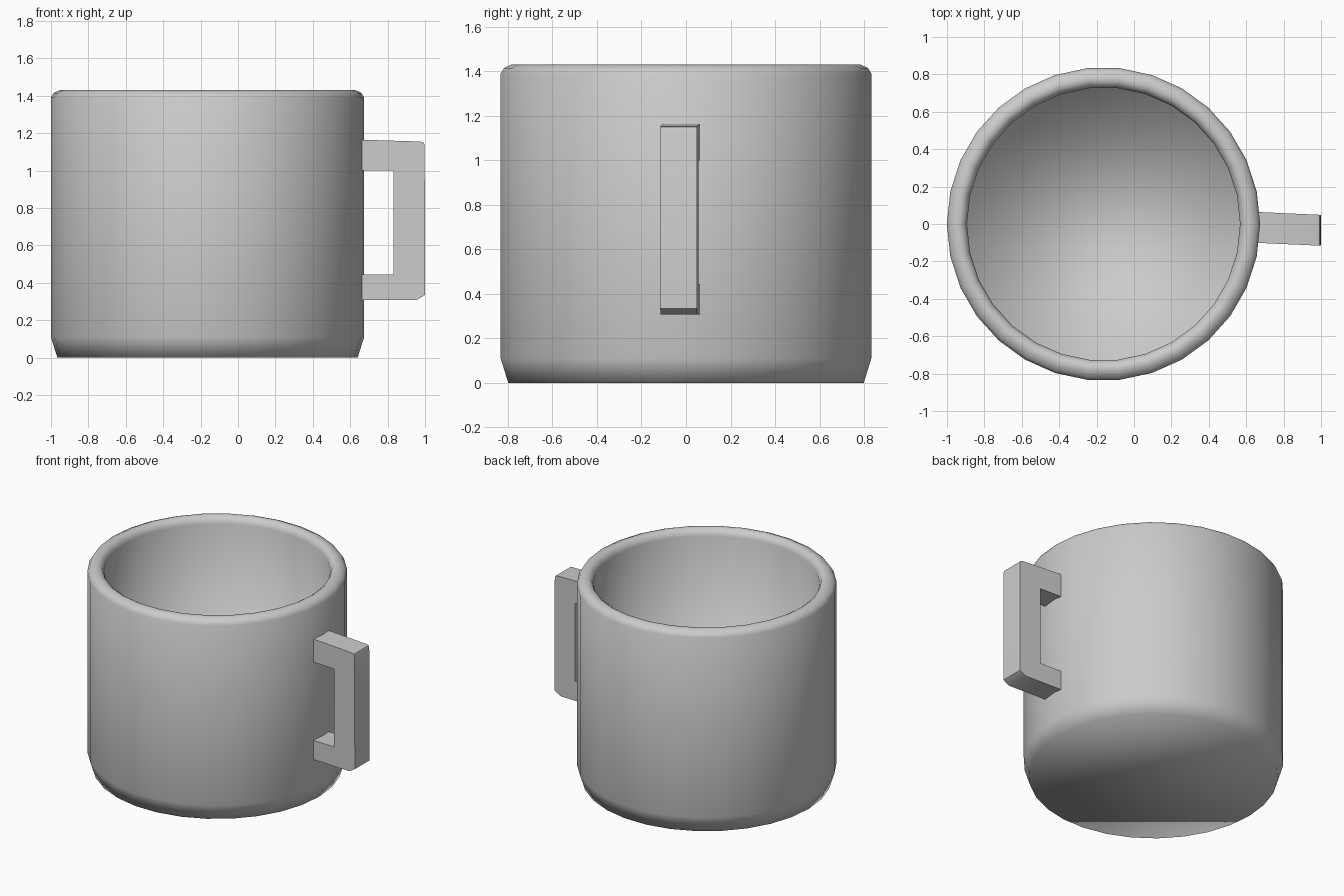
import bpy, bmesh, math

if "Cube" in bpy.data.objects:
    bpy.data.objects.remove(bpy.data.objects["Cube"])

SIDES = 30
CENTRE_X = -0.163


def finish(name, bm):
    bmesh.ops.recalc_face_normals(bm, faces=bm.faces)
    mesh = bpy.data.meshes.new(name)
    bm.to_mesh(mesh)
    bm.free()
    obj = bpy.data.objects.new(name, mesh)
    bpy.context.collection.objects.link(obj)
    for p in mesh.polygons:
        p.use_smooth = True
    return obj


# Cup body: lathed profile from outer base, over the rim, to the inner floor
profile = [(0.803, 0), (0.8375, 0.11), (0.8375, 1.39), (0.822, 1.415),
           (0.79, 1.43), (0.765, 1.43), (0.742, 1.415), (0.73, 1.385),
           (0.73, 0.12)]
bm = bmesh.new()
rings = []
for r, z in profile:
    rings.append([bm.verts.new((CENTRE_X + r * math.cos(2 * math.pi * i / SIDES),
                                r * math.sin(2 * math.pi * i / SIDES), z))
                  for i in range(SIDES)])
for a, b in zip(rings, rings[1:]):
    for i in range(SIDES):
        j = (i + 1) % SIDES
        bm.faces.new((a[i], a[j], b[j], b[i]))
bm.faces.new(rings[0])
bm.faces.new(rings[-1])
finish("cup_body", bm)

# Handle: square C outline, extruded across y with a slight twist off axis
outline = [(0.64, 1.165), (0.975, 1.155), (0.992, 1.15), (0.998, 1.135),
           (1.0, 0.335), (0.955, 0.308), (0.64, 0.308), (0.64, 0.445),
           (0.832, 0.445), (0.832, 1.0), (0.64, 1.0)]
bm = bmesh.new()
sides = []
for y in (-0.1, 0.065):
    sides.append([bm.verts.new((x, y - 0.045 * (x - 0.64), z)) for x, z in outline])
n = len(outline)
for i in range(n):
    j = (i + 1) % n
    bm.faces.new((sides[0][i], sides[0][j], sides[1][j], sides[1][i]))
for s in sides:
    bm.faces.new(s)
handle = finish("handle", bm)
bpy.context.view_layer.objects.active = handle
handle.select_set(True)
bpy.ops.object.shade_smooth_by_angle(angle=math.radians(50))
